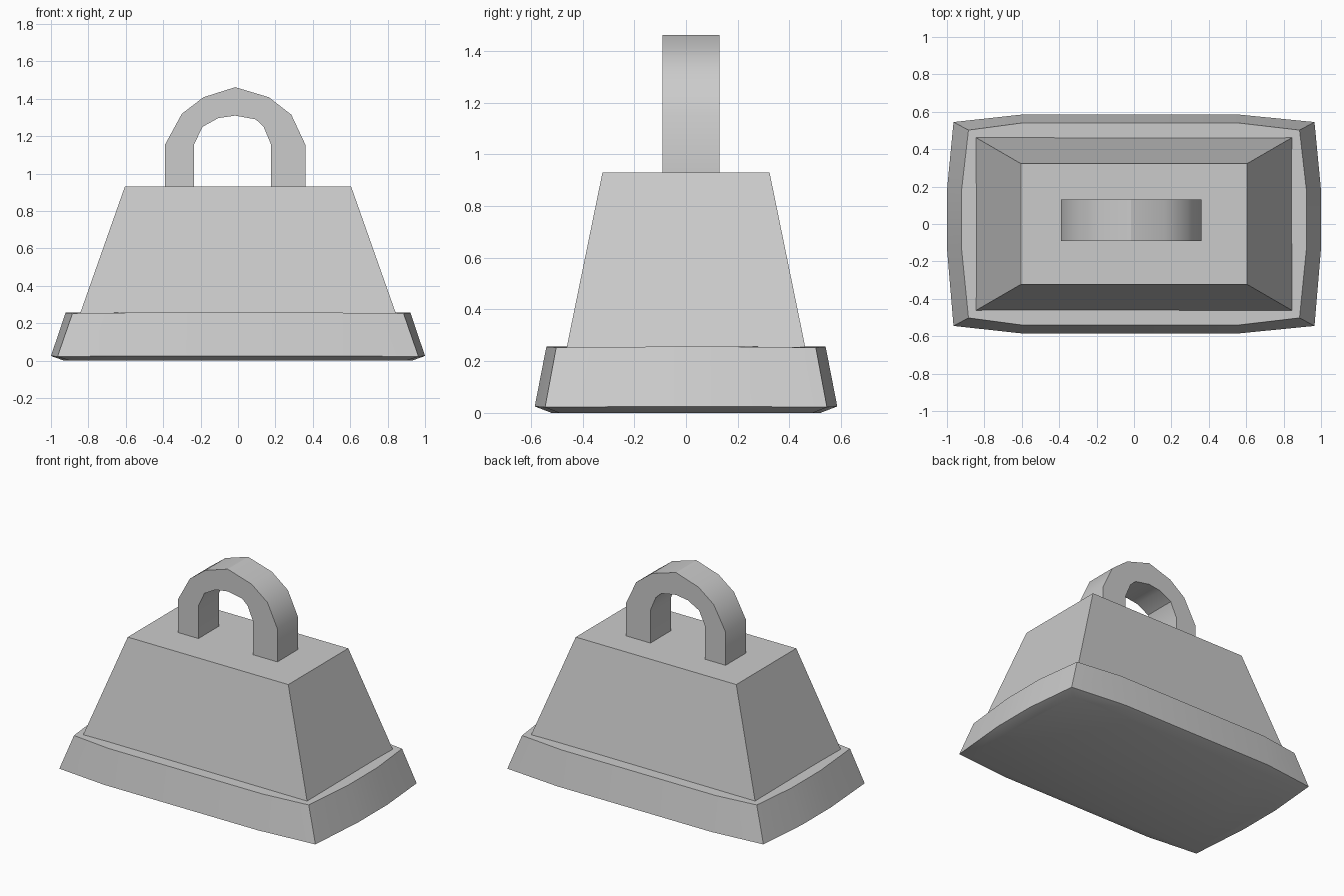
import bpy, bmesh, math

if "Cube" in bpy.data.objects:
    bpy.data.objects.remove(bpy.data.objects["Cube"])


def finish(name, bm):
    bmesh.ops.recalc_face_normals(bm, faces=bm.faces)
    mesh = bpy.data.meshes.new(name)
    bm.to_mesh(mesh)
    bm.free()
    obj = bpy.data.objects.new(name, mesh)
    bpy.context.collection.objects.link(obj)
    bpy.ops.object.select_all(action='DESELECT')
    obj.select_set(True)
    bpy.context.view_layer.objects.active = obj
    bpy.ops.object.shade_smooth_by_angle(angle=math.radians(30))
    return obj


def loft(name, rings):
    """Closed solid through a stack of rings with equal point counts."""
    bm = bmesh.new()
    loops = [[bm.verts.new(p) for p in ring] for ring in rings]
    n = len(loops[0])
    for a, b in zip(loops, loops[1:]):
        for i in range(n):
            j = (i + 1) % n
            bm.faces.new((a[i], a[j], b[j], b[i]))
    bm.faces.new(loops[0][::-1])
    bm.faces.new(loops[-1])
    return finish(name, bm)


def bowed(x, cx, y, cy, z, zc):
    """Rectangle with slightly bowed sides: x, y are extremes, cx, cy corners."""
    return [(-cx, -cy, zc), (-0.6, -y, z), (0.56, -y, z), (cx, -cy, zc),
            (x, -0.13, z), (x, 0.18, z), (cx, cy, zc), (0.56, y, z),
            (-0.6, y, z), (-cx, cy, zc), (-x, 0.18, z), (-x, -0.13, z)]


def rect(x, y, z):
    return [(-x, -y, z), (x, -y, z), (x, y, z), (-x, y, z)]


# Flared base with a slightly rounded underside
loft("base", [bowed(0.93, 0.90, 0.52, 0.49, 0.0, 0.0),
              bowed(1.0, 0.965, 0.585, 0.545, 0.025, 0.022),
              bowed(0.922, 0.885, 0.54, 0.502, 0.256, 0.253)])

# Tapered block
loft("body", [rect(0.845, 0.462, 0.25), rect(0.605, 0.323, 0.93)])

# Arched carrying handle
outer = [(-0.39, 0.93), (-0.39, 1.155), (-0.30, 1.32), (-0.185, 1.408),
         (-0.015, 1.462), (0.165, 1.408), (0.285, 1.315), (0.36, 1.155),
         (0.36, 0.93)]
inner = [(-0.235, 0.93), (-0.235, 1.155), (-0.19, 1.25), (-0.105, 1.297),
         (-0.015, 1.31), (0.095, 1.29), (0.137, 1.25), (0.177, 1.155),
         (0.177, 0.93)]
y0, y1 = -0.09, 0.13
loft("handle", [[(a, y0, b), (a, y1, b), (c, y1, d), (c, y0, d)]
                for (a, b), (c, d) in zip(outer, inner)])
